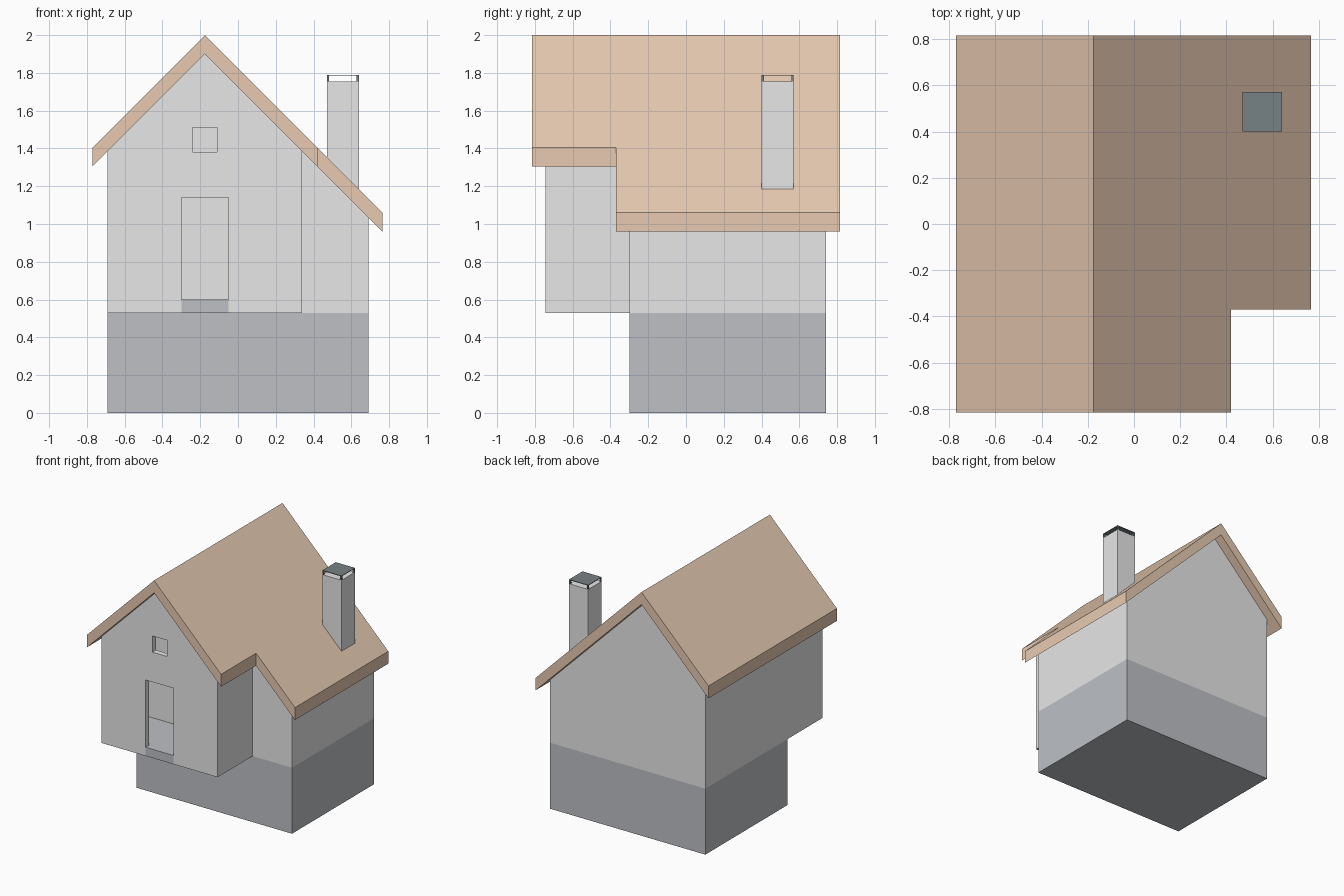
import bpy
import bmesh
from mathutils import Vector

if "Cube" in bpy.data.objects:
    bpy.data.objects.remove(bpy.data.objects["Cube"], do_unlink=True)


def material(name, rgb):
    mat = bpy.data.materials.new(name)
    mat.use_nodes = True
    mat.diffuse_color = (*rgb, 1)
    bsdf = next(n for n in mat.node_tree.nodes if n.type == "BSDF_PRINCIPLED")
    bsdf.inputs["Base Color"].default_value = (*rgb, 1)
    bsdf.inputs["Roughness"].default_value = 0.8
    return mat


plaster = material("pale plaster", (0.8, 0.8, 0.8))
stone = material("blue grey stone", (0.51, 0.53, 0.56))
tile = material("tan roof", (0.8, 0.59, 0.44))
slate = material("dark slate", (0.18, 0.22, 0.23))


def prism(name, outline, axis, start, end, mat):
    """Extrude an outline along y (points are x, z) or z (points are x, y)."""
    bm = bmesh.new()
    verts = [bm.verts.new((a, start, b) if axis == "y" else (a, b, start))
             for a, b in outline]
    face = bm.faces.new(verts)
    grown = bmesh.ops.extrude_face_region(bm, geom=[face])["geom"]
    offset = Vector((0, end - start, 0) if axis == "y" else (0, 0, end - start))
    bmesh.ops.translate(bm, vec=offset,
                        verts=[g for g in grown if isinstance(g, bmesh.types.BMVert)])
    bmesh.ops.recalc_face_normals(bm, faces=bm.faces)
    mesh = bpy.data.meshes.new(name)
    bm.to_mesh(mesh)
    bm.free()
    mesh.materials.append(mat)
    obj = bpy.data.objects.new(name, mesh)
    bpy.context.collection.objects.link(obj)
    return obj


def box(name, x, y, z, mat):
    outline = [(x[0], y[0]), (x[1], y[0]), (x[1], y[1]), (x[0], y[1])]
    return prism(name, outline, "z", z[0], z[1], mat)


def cut(target, x, y, z):
    """Subtract a box from the target, then discard the cutter."""
    cutter = box("cutter", x, y, z, target.data.materials[0])
    mod = target.modifiers.new("cut", "BOOLEAN")
    mod.operation = "DIFFERENCE"
    mod.solver = "EXACT"
    mod.object = cutter
    bpy.context.view_layer.objects.active = target
    bpy.ops.object.modifier_apply(modifier=mod.name)
    bpy.data.objects.remove(cutter, do_unlink=True)


RIDGE, PEAK, THICK = -0.175, 2.0, 0.1
SIDE, FLOOR, WALL = 0.69, 0.53, 0.045
FRONT, MIDDLE, BACK = -0.745, -0.3, 0.74
PORCH_X = 0.34


def roof_top(x):
    return PEAK - abs(x - RIDGE)


def gable(left, right):
    return [(left, FLOOR), (right, FLOOR), (right, roof_top(right) - THICK),
            (RIDGE, PEAK - THICK), (left, roof_top(left) - THICK)]


# Main house
box("foundation", (-SIDE, SIDE), (MIDDLE, BACK), (0, FLOOR), stone)
prism("main_walls", gable(-SIDE, SIDE), "y", MIDDLE, BACK, plaster)

# Hollow front room with doorway and small gable window
room = prism("front_room_walls", gable(-SIDE, PORCH_X), "y", FRONT, MIDDLE, plaster)
cut(room, (-SIDE + WALL, PORCH_X - WALL), (FRONT + WALL, 0), (0.3, 2.2))
cut(room, (-0.3, -0.05), (-1, FRONT + 0.1), (0.3, 1.14))
cut(room, (-0.24, -0.11), (-1, FRONT + 0.1), (1.38, 1.51))

# Floor slab with a threshold reaching through the doorway
inner = FRONT + WALL
prism("front_room_floor",
      [(-SIDE + WALL, MIDDLE), (-SIDE + WALL, inner), (-0.3, inner), (-0.3, FRONT),
       (-0.05, FRONT), (-0.05, inner), (PORCH_X - WALL, inner), (PORCH_X - WALL, MIDDLE)],
      "z", FLOOR, 0.6, stone)

# Gabled roof, stepped back over the shorter side of the house
eaves = (-0.77, 0.765)
top = [(x, roof_top(x)) for x in (eaves[0], RIDGE, eaves[1])]
roof = prism("roof", top + [(x, z - THICK) for x, z in reversed(top)],
             "y", -0.815, 0.815, tile)
cut(roof, (0.42, 1), (-1, -0.37), (0.5, 2.2))

# Chimney with a thin cap on corner posts
cx, cy, post = (0.47, 0.64), (0.4, 0.57), 0.012
box("chimney", cx, cy, (1.15, 1.755), plaster)
for i, px in enumerate((cx[0], cx[1] - post)):
    for j, py in enumerate((cy[0], cy[1] - post)):
        box(f"chimney_post_{i}_{j}", (px, px + post), (py, py + post),
            (1.755, 1.786), slate)
box("chimney_cap", cx, cy, (1.785, 1.79), slate)
